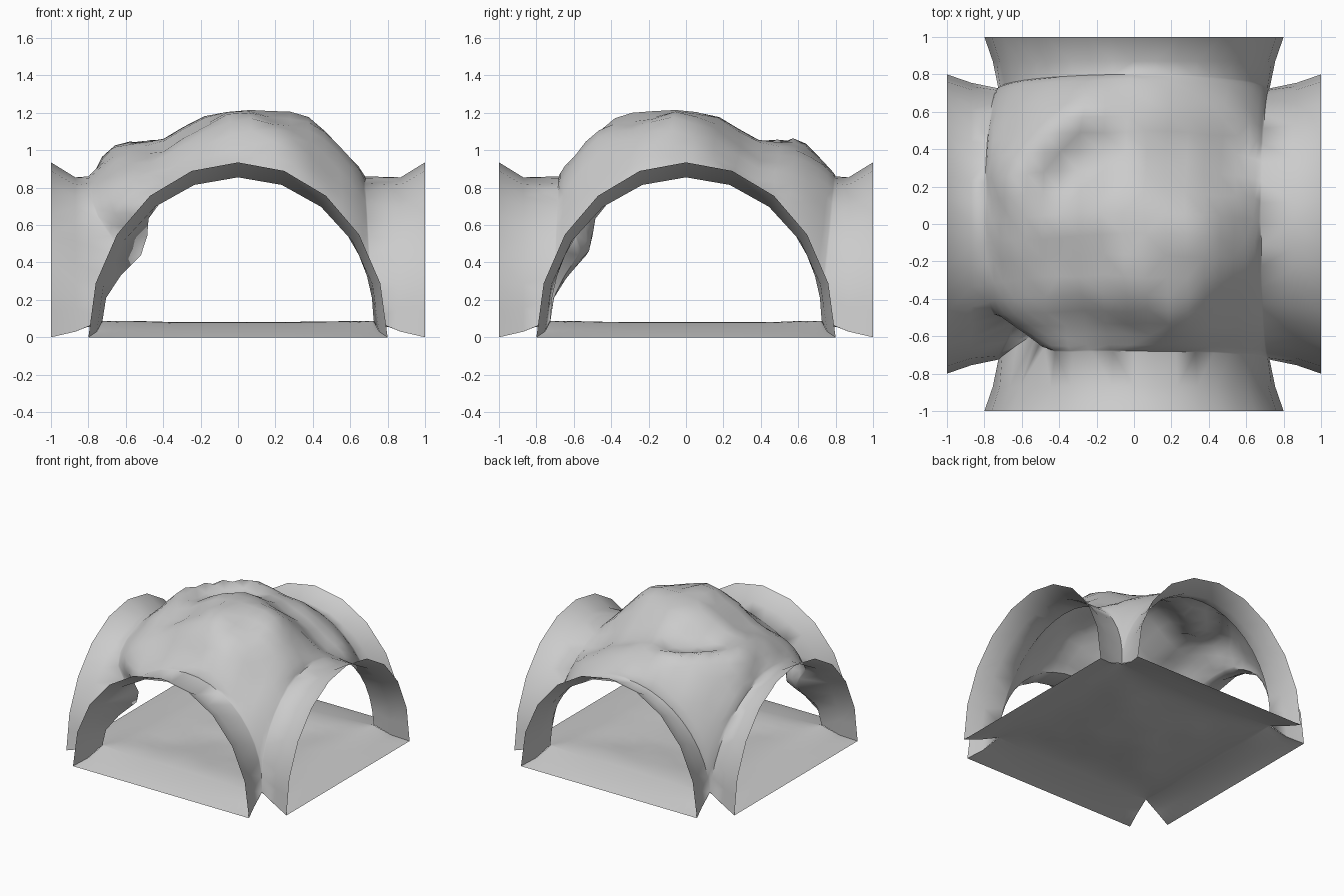
import bpy, bmesh, math
from mathutils import Vector, Matrix, noise

cube = bpy.data.objects.get("Cube")
if cube:
    bpy.data.objects.remove(cube)

rock = bpy.data.materials.new("rock_grey")
rock.use_nodes = True
rock.diffuse_color = (0.6, 0.6, 0.6, 1)
rock.node_tree.nodes["Principled BSDF"].inputs["Base Color"].default_value = (0.6, 0.6, 0.6, 1)

N = 20                                        # segments across an arch
STEPS = [2 * i / N - 1 for i in range(N + 1)]

# Lumps and hollows on the roof: x, y, height, radius; each repeats across the diagonal
HALF = [(0.33, -0.02, 0.08, 0.17), (0.52, -0.2, 0.07, 0.16), (0.53, 0.36, -0.07, 0.15),
        (-0.4, -0.18, -0.09, 0.17), (-0.4, 0.2, -0.12, 0.17), (-0.62, 0.28, 0.08, 0.17)]
LUMPS = HALF + [(-y, -x, h, r) for x, y, h, r in HALF]
LUMPS += [(0, 0, 0.04, 0.2), (0.35, -0.35, 0.06, 0.2), (0.38, 0.38, -0.06, 0.22),
          (-0.5, 0.52, 0.08, 0.16)]


def wave(t):
    return math.sin(t * math.pi / 2), max(0, math.cos(t * math.pi / 2))


def bell(d, radius):
    return math.exp(-(d / radius) ** 2)


def push_pillar(p):
    """Bulge one corner pillar inwards at mid height."""
    near = bell((p.xy - Vector((-0.68, -0.68))).length, 0.22)
    k = 0.14 * near * bell(p.z - 0.48, 0.17)
    return p + Vector((k, k, 0))


def dome(u, v):
    (su, cu), (sv, cv) = wave(u), wave(v)
    p = Vector((0.725 * su - cv * (0.06 - 0.015 * su),
                0.725 * sv + cu * (0.06 + 0.015 * sv),
                0.09 + 0.77 * math.hypot(cu, cv)))
    fade = min(1, 3 * cu * cv)
    p.z += fade * sum(h * bell(math.hypot(p.x - x, p.y - y), r) for x, y, h, r in LUMPS)
    p += fade * 0.02 * noise.noise_vector(p * 4.5)
    return push_pillar(p)


def floor(u, v):
    su, sv = wave(u)[0], wave(v)[0]
    edge = max(abs(su), abs(sv))
    bump = 0.02 * noise.noise(Vector((su * 3, sv * 3, 0))) * (1 - edge)
    rise = 0.04 + 0.045 * math.sin(math.pi * edge ** 2 * 0.7) - 0.01 * edge ** 4
    return Vector((0.725 * su, 0.725 * sv, rise + 0.02 * abs(su * sv) ** 3 + bump))


def arch(width, dist, base, rise):
    """Ten-sided half ring standing across the front tunnel."""
    pts = []
    for t in STEPS:
        s, c = wave(t)
        pts.append(Vector((width * s, -dist, base + rise * c)))
    for i in range(1, N, 2):
        pts[i] = (pts[i - 1] + pts[i + 1]) / 2
    return pts


def add_grid(bm, rows):
    verts = [[bm.verts.new(p) for p in row] for row in rows]
    for a, b in zip(verts, verts[1:]):
        for i in range(len(a) - 1):
            bm.faces.new((a[i], a[i + 1], b[i + 1], b[i]))


def build(name, centre, rings):
    """Central patch joined to four tunnel strips."""
    bm = bmesh.new()
    add_grid(bm, [[centre(u, v) for u in STEPS] for v in STEPS])
    sides = [lambda t: (t, -1), lambda t: (1, t), lambda t: (-t, 1), lambda t: (-1, -t)]
    for k, side in enumerate(sides):
        turn = Matrix.Rotation(k * math.pi / 2, 3, 'Z')
        rows = [[turn @ p for p in ring] for ring in rings]
        add_grid(bm, rows + [[centre(*side(t)) for t in STEPS]])
    bmesh.ops.remove_doubles(bm, verts=bm.verts, dist=0.0005)
    bmesh.ops.triangulate(bm, faces=bm.faces)
    mesh = bpy.data.meshes.new(name)
    bm.to_mesh(mesh)
    bm.free()
    mesh.materials.append(rock)
    obj = bpy.data.objects.new(name, mesh)
    bpy.context.collection.objects.link(obj)
    bpy.ops.object.select_all(action='DESELECT')
    obj.select_set(True)
    bpy.context.view_layer.objects.active = obj
    bpy.ops.object.shade_smooth_by_angle(angle=math.radians(60))


# Vaulted roof with four tunnel mouths
build("cave_roof", dome, [arch(0.8, 1, 0, 0.935), arch(0.755, 0.87, 0.03, 0.825)])

# Floor rising gently from each mouth
build("cave_floor", floor, [arch(0.8, 1, 0, 0), arch(0.755, 0.87, 0.03, 0.015)])
